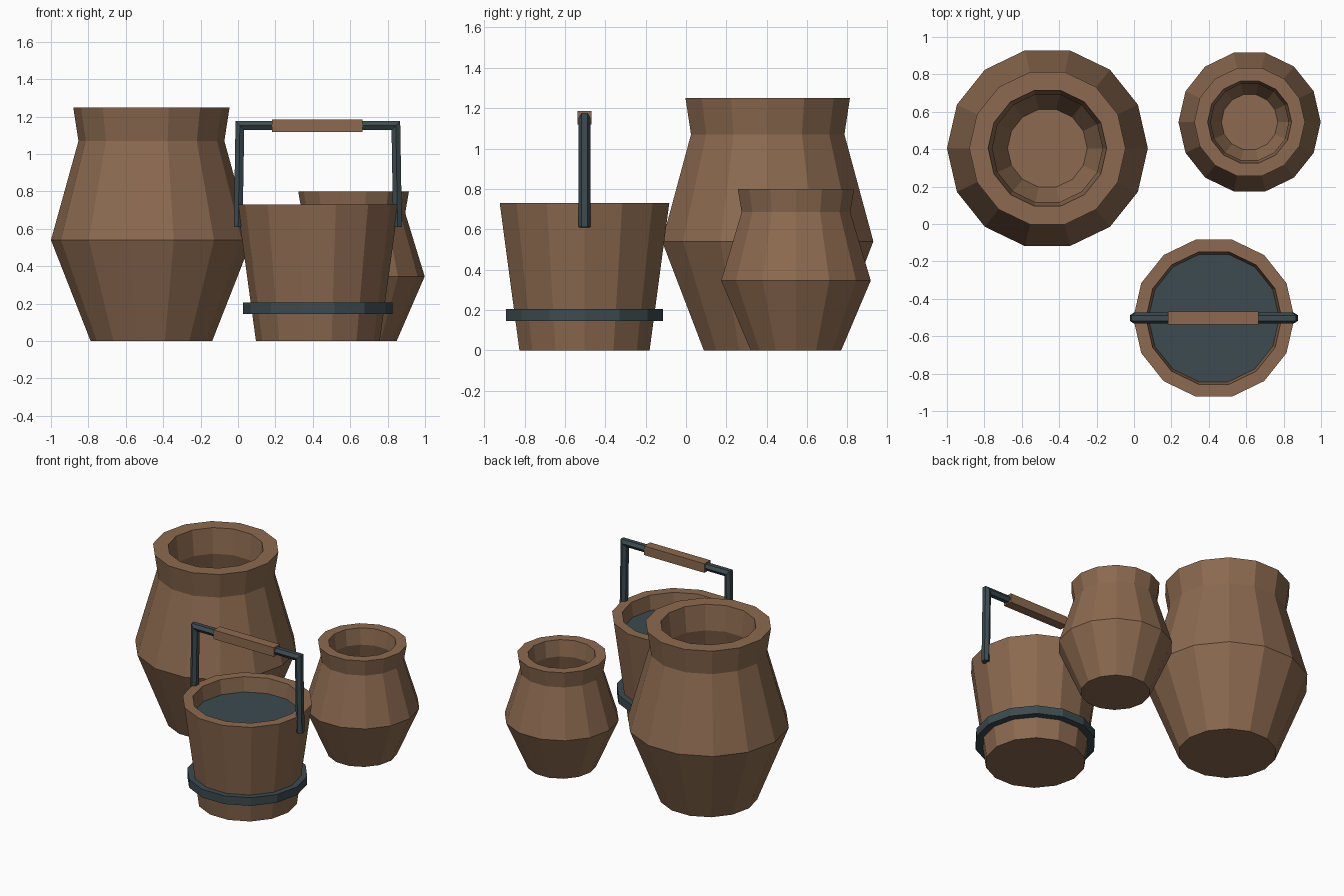
import bpy, bmesh, math
from mathutils import Vector

if "Cube" in bpy.data.objects:
    bpy.data.objects.remove(bpy.data.objects["Cube"])

SIDES = 14


def material(name, rgb):
    m = bpy.data.materials.new(name)
    m.diffuse_color = (*rgb, 1)
    m.use_nodes = True
    m.node_tree.nodes["Principled BSDF"].inputs["Base Color"].default_value = m.diffuse_color
    return m


clay = material("clay brown", (0.262, 0.144, 0.080))
slate = material("dark slate", (0.045, 0.070, 0.080))


def finish(name, bm, mat):
    bmesh.ops.recalc_face_normals(bm, faces=bm.faces)
    me = bpy.data.meshes.new(name)
    bm.to_mesh(me)
    bm.free()
    me.materials.append(mat)
    ob = bpy.data.objects.new(name, me)
    bpy.context.collection.objects.link(ob)
    return ob


def bridge(bm, a, b):
    n = len(a)
    for i in range(n):
        j = (i + 1) % n
        bm.faces.new((a[i], a[j], b[j], b[i]))


def lathe(name, profile, centre, mat, closed=False):
    """Spin (radius, z) points; ends are capped, or joined when closed."""
    bm = bmesh.new()
    rings = []
    for r, z in profile:
        rings.append([bm.verts.new((centre[0] + r * math.cos(math.tau * i / SIDES),
                                    centre[1] + r * math.sin(math.tau * i / SIDES), z))
                      for i in range(SIDES)])
    for a, b in zip(rings, rings[1:]):
        bridge(bm, a, b)
    if closed:
        bridge(bm, rings[-1], rings[0])
    else:
        bm.faces.new(rings[0])
        if len(rings) > 1:
            bm.faces.new(rings[-1])
    return finish(name, bm, mat)


# Pots: outer wall, rim, then inner wall down to the floor
pot = [(0.325, 0), (0.537, 0.54), (0.39, 1.07), (0.418, 1.25),
       (0.317, 1.25), (0.295, 1.07), (0.425, 0.54), (0.213, 0.07)]
lathe("large_pot", pot, (-0.463, 0.405), clay)
lathe("small_pot", [(r * 0.708, z * 0.64) for r, z in pot], (0.618, 0.545), clay)

# Bucket with hoop and water
bc = (0.427, -0.503)
lathe("bucket", [(0.331, 0), (0.431, 0.73), (0.363, 0.73), (0.28, 0.07)], bc, clay)
lathe("bucket_hoop", [(0.345, 0.145), (0.40, 0.145), (0.40, 0.205), (0.345, 0.205)],
      bc, slate, closed=True)
lathe("water", [(0.351, 0.625)], bc, slate)

# Handle: hexagonal rod swept along a bent path, mitred at the corners
path = [Vector((x, 0, z)) for x, z in
        ((-0.426, 0.61), (-0.417, 1.152), (0.417, 1.152), (0.426, 0.61))]
bm = bmesh.new()
rings = []
for k, p in enumerate(path):
    d_in = (p - path[k - 1]).normalized() if k else (path[1] - p).normalized()
    d_out = (path[k + 1] - p).normalized() if k < 3 else d_in
    t = (d_in + d_out).normalized()
    side = t.cross(Vector((0, 1, 0))) / t.dot(d_in)
    rings.append([bm.verts.new(p + Vector((bc[0], bc[1], 0))
                               + Vector((0, 0.03 * math.cos(a), 0))
                               + side * 0.027 * math.sin(a) / math.sin(math.pi / 3) * 0.87)
                  for a in (math.tau * i / 6 for i in range(6))])
for a, b in zip(rings, rings[1:]):
    bridge(bm, a, b)
bm.faces.new(rings[0])
bm.faces.new(rings[-1])
finish("bucket_handle", bm, slate)

# Wooden grip around the handle
bm = bmesh.new()
bmesh.ops.create_cube(bm, size=1)
for v in bm.verts:
    v.co = Vector((v.co.x * 0.485 + 0.423, v.co.y * 0.068 + bc[1], v.co.z * 0.066 + 1.152))
finish("handle_grip", bm, clay)
